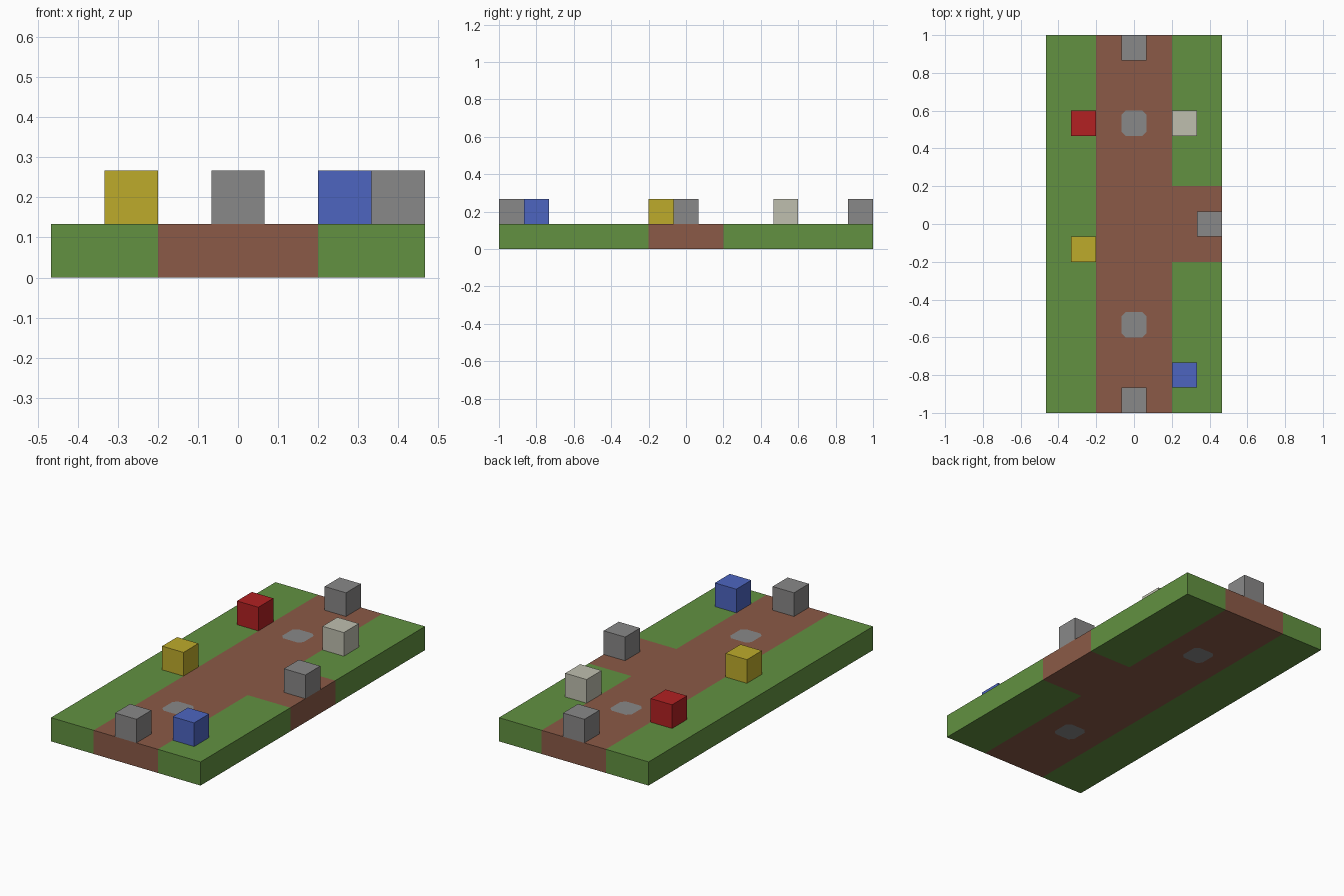
import bpy, bmesh
from mathutils import Vector, Matrix

cube = bpy.data.objects.get("Cube")
if cube:
    bpy.data.objects.remove(cube)

U = 2 / 15  # edge of one block; the board is 7 x 15 blocks


def linear(v):
    v /= 255
    return v / 12.92 if v <= 0.04045 else ((v + 0.055) / 1.055) ** 2.4


def material(name, rgb):
    m = bpy.data.materials.new(name)
    col = [linear(v) for v in rgb] + [1]
    m.diffuse_color = col
    m.use_nodes = True
    m.node_tree.nodes["Principled BSDF"].inputs["Base Color"].default_value = col
    return m


grass = material("grass_green", (98, 145, 65))
earth = material("path_brown", (139, 90, 71))
stone = material("stone_grey", (137, 136, 136))
red = material("red", (178, 33, 34))
white = material("off_white", (191, 191, 175))
yellow = material("yellow", (190, 171, 43))
blue = material("blue", (77, 101, 192))


def finish(bm, name, mats):
    mesh = bpy.data.meshes.new(name)
    bm.to_mesh(mesh)
    bm.free()
    for m in mats:
        mesh.materials.append(m)
    obj = bpy.data.objects.new(name, mesh)
    bpy.context.collection.objects.link(obj)
    return obj


# Ground slab, worked in block units and scaled at the end
bm = bmesh.new()
bmesh.ops.create_grid(bm, x_segments=7, y_segments=15, size=0.5,
                      matrix=Matrix.Diagonal((7, 15, 1, 1)))

# Cut the corners of the two paving stones
for row in (-4, 4):
    centre = Vector((0, row, 0))
    for sx in (-1, 1):
        for sy in (-1, 1):
            cell = [f for f in bm.faces if (f.calc_center_median() - centre).length < 0.25]
            geom = cell + list({e for f in cell for e in f.edges})
            geom += list({v for f in cell for v in f.verts})
            bmesh.ops.bisect_plane(bm, geom=geom, plane_no=(sx, sy, 0),
                                   plane_co=centre + Vector((sx, sy, 0)) * 0.42)

# Raise the slab to one block
top = bmesh.ops.extrude_face_region(bm, geom=bm.faces[:], use_keep_orig=True)
bmesh.ops.translate(bm, vec=(0, 0, 1), verts=[g for g in top["geom"] if isinstance(g, bmesh.types.BMVert)])
bmesh.ops.recalc_face_normals(bm, faces=bm.faces)

# Colour the path, its side branch and the paving stones
for f in bm.faces:
    p = f.calc_center_median() - f.normal * 0.1
    if abs(p.x) + abs(abs(p.y) - 4) < 0.3:
        f.material_index = 2
    elif abs(p.x) < 1.5 or (p.x > 0 and abs(p.y) < 1.5):
        f.material_index = 1
bmesh.ops.scale(bm, vec=(U, U, U), verts=bm.verts)
finish(bm, "ground_slab", [grass, earth, stone])

# Blocks standing on the slab, by column and row
for name, mat, col, row in (
    ("front_gate_block", stone, 0, -7),
    ("back_gate_block", stone, 0, 7),
    ("side_gate_block", stone, 3, 0),
    ("red_block", red, -2, 4),
    ("white_block", white, 2, 4),
    ("yellow_block", yellow, -2, -1),
    ("blue_block", blue, 2, -6),
):
    bm = bmesh.new()
    bmesh.ops.create_cube(bm, size=U)
    finish(bm, name, [mat]).location = (col * U, row * U, 1.5 * U)
